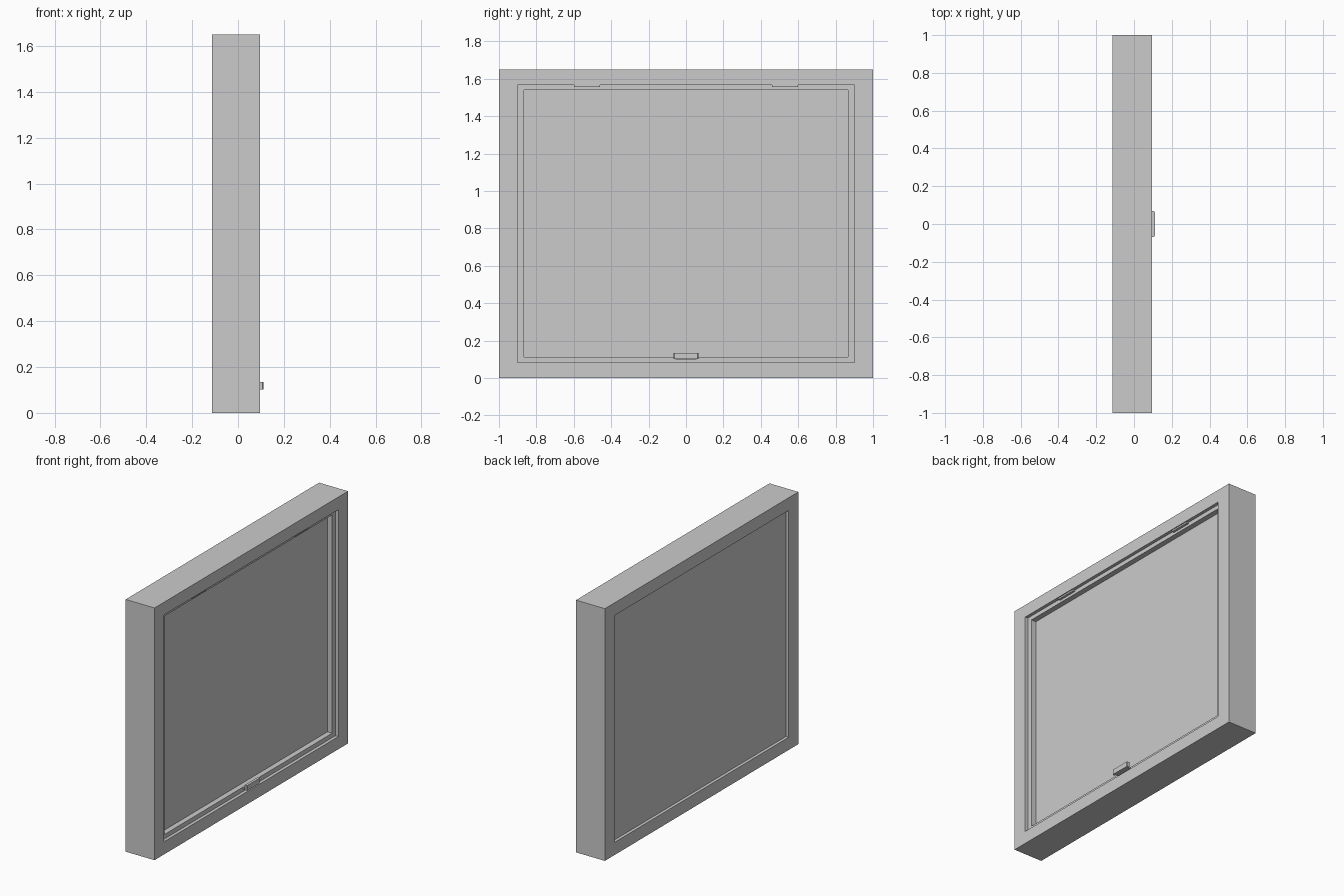
import bpy, bmesh

if "Cube" in bpy.data.objects:
    bpy.data.objects.remove(bpy.data.objects["Cube"])


def finish(name, bm):
    bmesh.ops.recalc_face_normals(bm, faces=bm.faces)
    mesh = bpy.data.meshes.new(name)
    bm.to_mesh(mesh)
    bm.free()
    ob = bpy.data.objects.new(name, mesh)
    bpy.context.collection.objects.link(ob)
    return ob


def extrude_x(bm, faces, depth):
    res = bmesh.ops.extrude_face_region(bm, geom=faces, use_keep_orig=True)
    verts = [v for v in res["geom"] if isinstance(v, bmesh.types.BMVert)]
    bmesh.ops.translate(bm, vec=(depth, 0, 0), verts=verts)


def ring(name, x0, x1, outer, inner):
    """Rectangular border; outer and inner are (half width, z low, z high)."""
    bm = bmesh.new()
    loops = []
    for h, lo, hi in (outer, inner):
        loops.append([bm.verts.new((x0, y, z)) for y, z in
                      ((-h, lo), (h, lo), (h, hi), (-h, hi))])
    a, b = loops
    faces = [bm.faces.new((a[i], a[(i + 1) % 4], b[(i + 1) % 4], b[i])) for i in range(4)]
    extrude_x(bm, faces, x1 - x0)
    return finish(name, bm)


def box(name, x, y, z):
    bm = bmesh.new()
    bmesh.ops.create_cube(bm, size=1)
    for v in bm.verts:
        v.co = [r[0] if c < 0 else r[1] for c, r in zip(v.co, (x, y, z))]
    return finish(name, bm)


OUTER = (1.0, 0.0, 1.65)
OPENING = (0.90, 0.083, 1.567)
GLAZING = (0.867, 0.112, 1.54)

# Fixed frame, opening sash and the infill panel
ring("window_frame", -0.113, 0.096, OUTER, OPENING)
ring("sash", -0.093, 0.075, OPENING, GLAZING)
box("pane", (-0.093, 0.04), (-GLAZING[0], GLAZING[0]), GLAZING[1:])

# Hinges in the gap above the sash
for side, s in (("left", -1), ("right", 1)):
    box("hinge_" + side, (0.075, 0.09), sorted((s * 0.46, s * 0.60)), (1.557, 1.567))

# Handle: mount on the lower rail and a grip with chamfered ends
box("handle_mount", (0.07, 0.097), (-0.055, 0.055), (0.10, 0.112))
bm = bmesh.new()
profile = ((0.094, -0.068), (0.106, -0.068), (0.111, -0.062),
           (0.111, 0.062), (0.106, 0.068), (0.094, 0.068))
face = bm.faces.new([bm.verts.new((x, y, 0.101)) for x, y in profile])
res = bmesh.ops.extrude_face_region(bm, geom=[face], use_keep_orig=True)
bmesh.ops.translate(bm, vec=(0, 0, 0.033),
                    verts=[v for v in res["geom"] if isinstance(v, bmesh.types.BMVert)])
finish("handle_grip", bm)
